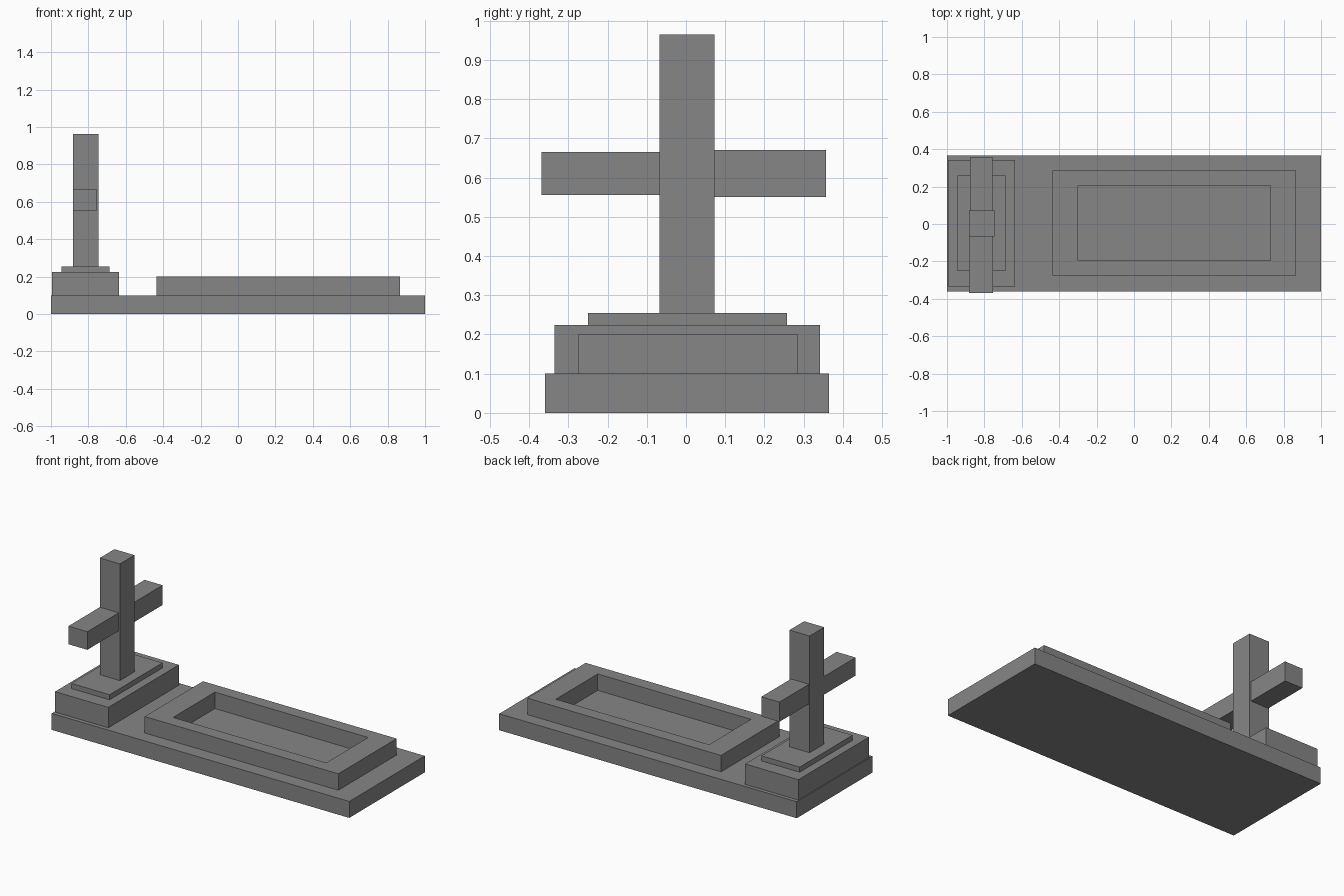
import bpy
import bmesh

cube = bpy.data.objects.get("Cube")
if cube:
    bpy.data.objects.remove(cube, do_unlink=True)

stone = bpy.data.materials.new("grey stone")
stone.use_nodes = True
colour = (0.24, 0.24, 0.24, 1)
stone.diffuse_color = colour
stone.node_tree.nodes["Principled BSDF"].inputs["Base Color"].default_value = colour


def add_object(name, bm):
    mesh = bpy.data.meshes.new(name)
    bm.to_mesh(mesh)
    bm.free()
    mesh.materials.append(stone)
    obj = bpy.data.objects.new(name, mesh)
    bpy.context.collection.objects.link(obj)
    return obj


def block(name, xs, ys, zs):
    """Box spanning the given ranges."""
    bm = bmesh.new()
    bmesh.ops.create_cube(bm, size=1)
    for v in bm.verts:
        v.co = [r[0] if c < 0 else r[1] for c, r in zip(v.co, (xs, ys, zs))]
    return add_object(name, bm)


def frame(name, outer, inner, low, high):
    """Rectangular kerb with an open centre; each rectangle is (xs, ys)."""
    bm = bmesh.new()

    def loop(rect, z):
        (x0, x1), (y0, y1) = rect
        return [bm.verts.new((x, y, z)) for x, y in ((x0, y0), (x1, y0), (x1, y1), (x0, y1))]

    loops = [loop(outer, low), loop(outer, high), loop(inner, high), loop(inner, low)]
    for a, b in zip(loops, loops[1:] + loops[:1]):
        for i in range(4):
            j = (i + 1) % 4
            bm.faces.new((a[i], a[j], b[j], b[i]))
    bmesh.ops.recalc_face_normals(bm, faces=bm.faces)
    return add_object(name, bm)


# Ground slab and raised kerb around the open bed
block("base_slab", (-1, 1), (-0.36, 0.365), (0, 0.1))
frame("bed_kerb", ((-0.435, 0.867), (-0.275, 0.285)),
      ((-0.3, 0.73), (-0.195, 0.207)), 0.1, 0.2)

# Stepped plinth
block("plinth_lower", (-0.995, -0.637), (-0.335, 0.342), (0.1, 0.224))
block("plinth_upper", (-0.945, -0.688), (-0.25, 0.258), (0.224, 0.255))

# Cross: post and two arms
block("cross_post", (-0.882, -0.747), (-0.067, 0.073), (0.255, 0.964))
block("cross_arm_front", (-0.882, -0.755), (-0.368, -0.067), (0.555, 0.665))
block("cross_arm_back", (-0.878, -0.757), (0.073, 0.357), (0.55, 0.67))
